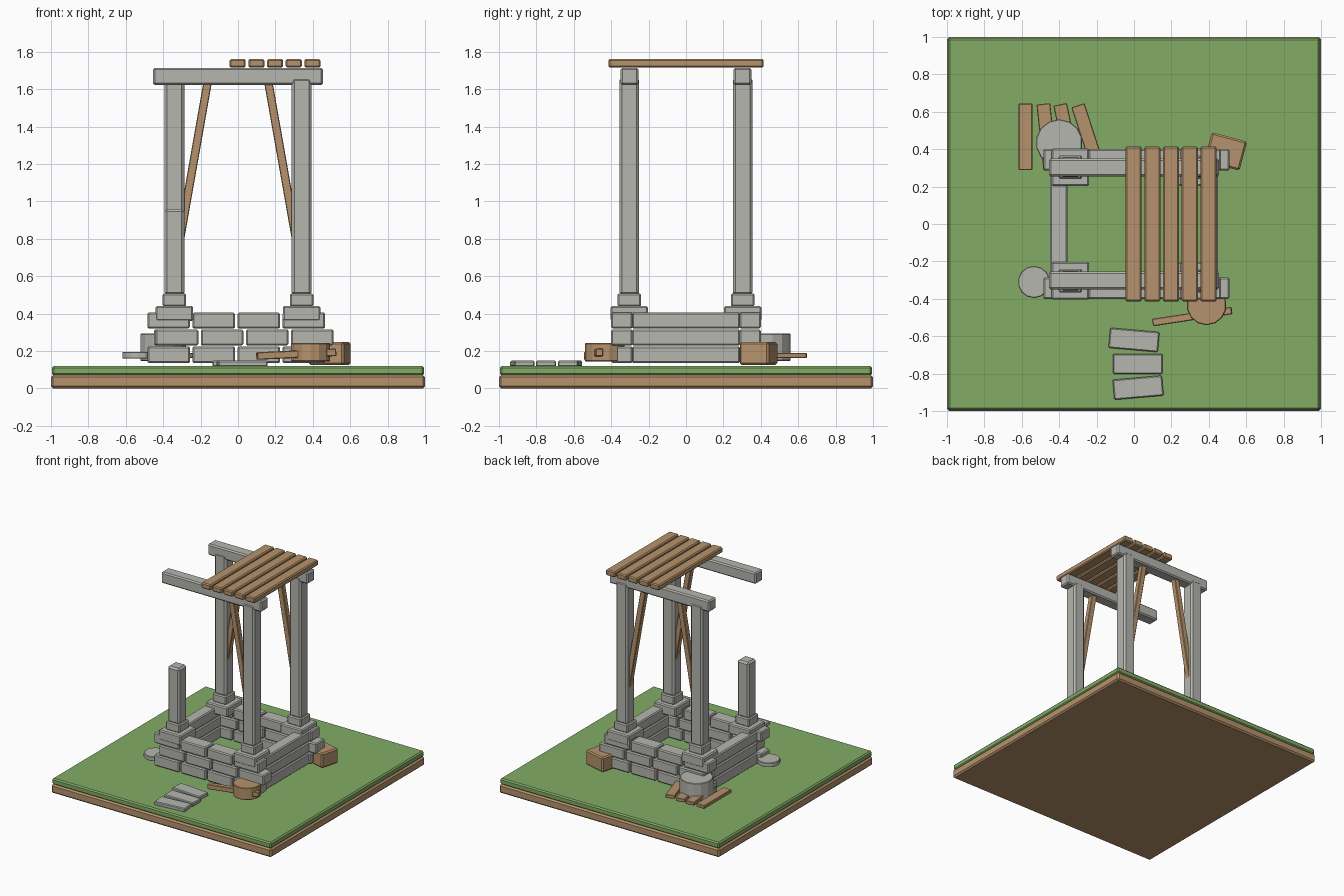
import bpy, bmesh, math
from mathutils import Matrix, Vector

if "Cube" in bpy.data.objects:
    bpy.data.objects.remove(bpy.data.objects["Cube"])


def material(name, rgb):
    m = bpy.data.materials.new(name)
    m.diffuse_color = (*rgb, 1)
    m.use_nodes = True
    m.node_tree.nodes["Principled BSDF"].inputs["Base Color"].default_value = m.diffuse_color
    return m


STONE = material("grey stone", (0.46, 0.47, 0.43))
GRASS = material("grass green", (0.225, 0.415, 0.13))
WOOD = material("brown wood", (0.47, 0.29, 0.15))


def finish(name, bm, mat, matrix, bevel, sharp=math.radians(40)):
    if bevel:
        edges = [e for e in bm.edges if e.calc_face_angle(0) > sharp]
        bmesh.ops.bevel(bm, geom=edges, offset=bevel, segments=1, affect='EDGES')
    bmesh.ops.transform(bm, matrix=matrix, verts=bm.verts)
    mesh = bpy.data.meshes.new(name)
    bm.to_mesh(mesh)
    bm.free()
    mesh.materials.append(mat)
    ob = bpy.data.objects.new(name, mesh)
    bpy.context.collection.objects.link(ob)
    return ob


def box(name, center, size, mat, bevel=0.008, rot=Matrix()):
    bm = bmesh.new()
    bmesh.ops.create_cube(bm, size=1)
    bmesh.ops.scale(bm, vec=size, verts=bm.verts)
    return finish(name, bm, mat, Matrix.Translation(center) @ rot, bevel)


def span(name, x, y, z, mat, bevel=0.008):
    """Box given by its extents on each axis."""
    c = [(a + b) / 2 for a, b in (x, y, z)]
    s = [b - a for a, b in (x, y, z)]
    return box(name, c, s, mat, bevel)


def drum(name, center, radius, height, mat, sides=14, bevel=0.004):
    bm = bmesh.new()
    bmesh.ops.create_cone(bm, cap_ends=True, segments=sides, radius1=radius,
                          radius2=radius, depth=height)
    return finish(name, bm, mat, Matrix.Translation(center), bevel)


def bar(name, a, b, width, mat):
    """Square bar running between two points."""
    a, b = Vector(a), Vector(b)
    rot = (b - a).to_track_quat('Z', 'Y').to_matrix().to_4x4()
    return box(name, (a + b) / 2, (width, width, (b - a).length), mat, 0.004, rot)


def turn(deg):
    return Matrix.Rotation(math.radians(deg), 4, 'Z')


# Ground slab
span("earth_slab", (-1, 1), (-1, 1), (0, 0.072), WOOD, 0.012)
span("grass_layer", (-0.995, 0.995), (-0.995, 0.995), (0.07, 0.12), GRASS, 0.01)

# Well walls: staggered bricks front and back, long stones at the sides
rows = [(0.135, 0.225), (0.23, 0.315), (0.32, 0.405)]
for r, z in enumerate(rows):
    start = -0.44 if r == 1 else -0.485
    for side, label in ((-1, "front"), (1, "back")):
        for i in range(4):
            x = start + i * 0.241
            y = sorted((side * 0.285, side * 0.40))
            span(f"{label}_brick", (x, x + 0.228), y, z, STONE)
    for sx, label in ((-1, "left"), (1, "right")):
        x = sorted((sx * 0.355, sx * 0.45))
        span(f"{label}_wall_stone", x, (-0.29, 0.29), z, STONE)

# Posts on stepped feet; the front left one is broken short
for sx in (-1, 1):
    for sy in (-1, 1):
        x, y = sx * 0.34, sy * 0.303
        box("post_plinth", (x, y, 0.40), (0.2, 0.2, 0.08), STONE)
        box("post_collar", (x, y, 0.473), (0.126, 0.126, 0.07), STONE)
        top = 0.96 if (sx, sy) == (-1, -1) else 1.66
        span("post", (x - 0.053, x + 0.053), (y - 0.053, y + 0.053),
             (0.5, top), STONE, 0.014)

# Top beams
for y in (-0.302, 0.302):
    box("beam", (0, y, 1.668), (0.91, 0.096, 0.092), STONE, 0.01)

# Diagonal braces
for sx, y in ((1, -0.302), (1, 0.302), (-1, 0.302)):
    bar("brace", (sx * 0.16, y, 1.65), (sx * 0.315, y, 0.77), 0.045, WOOD)

# Remaining roof planks
for i in range(5):
    box("roof_plank", (i * 0.1 - 0.002, 0, 1.738), (0.086, 0.83, 0.046), WOOD)

# Stepping stones
for x, y, a in ((0, -0.62, -5), (0.02, -0.748, 0), (0.022, -0.875, 5)):
    box("stepping_stone", (x, y, 0.132), (0.265, 0.108, 0.032), STONE, 0.006, turn(a))

# Loose planks fanned out behind
for x, a in ((-0.58, 0), (-0.466, 6), (-0.358, 12), (-0.245, 18)):
    box("loose_plank", (x, 0.466, 0.176), (0.074, 0.355, 0.028), WOOD, 0.004, turn(a))

# Round stones, bucket with handle, and crate
drum("round_stone", (-0.40, 0.435, 0.22), 0.125, 0.145, STONE)
drum("flat_stone", (-0.535, -0.31, 0.177), 0.086, 0.036, STONE)
drum("bucket", (0.388, -0.435, 0.193), 0.106, 0.098, WOOD)
bar("bucket_handle", (0.10, -0.527, 0.173), (0.523, -0.462, 0.193), 0.04, WOOD)
box("crate", (0.49, 0.388, 0.187), (0.195, 0.16, 0.122), WOOD, 0.01, turn(-15))
